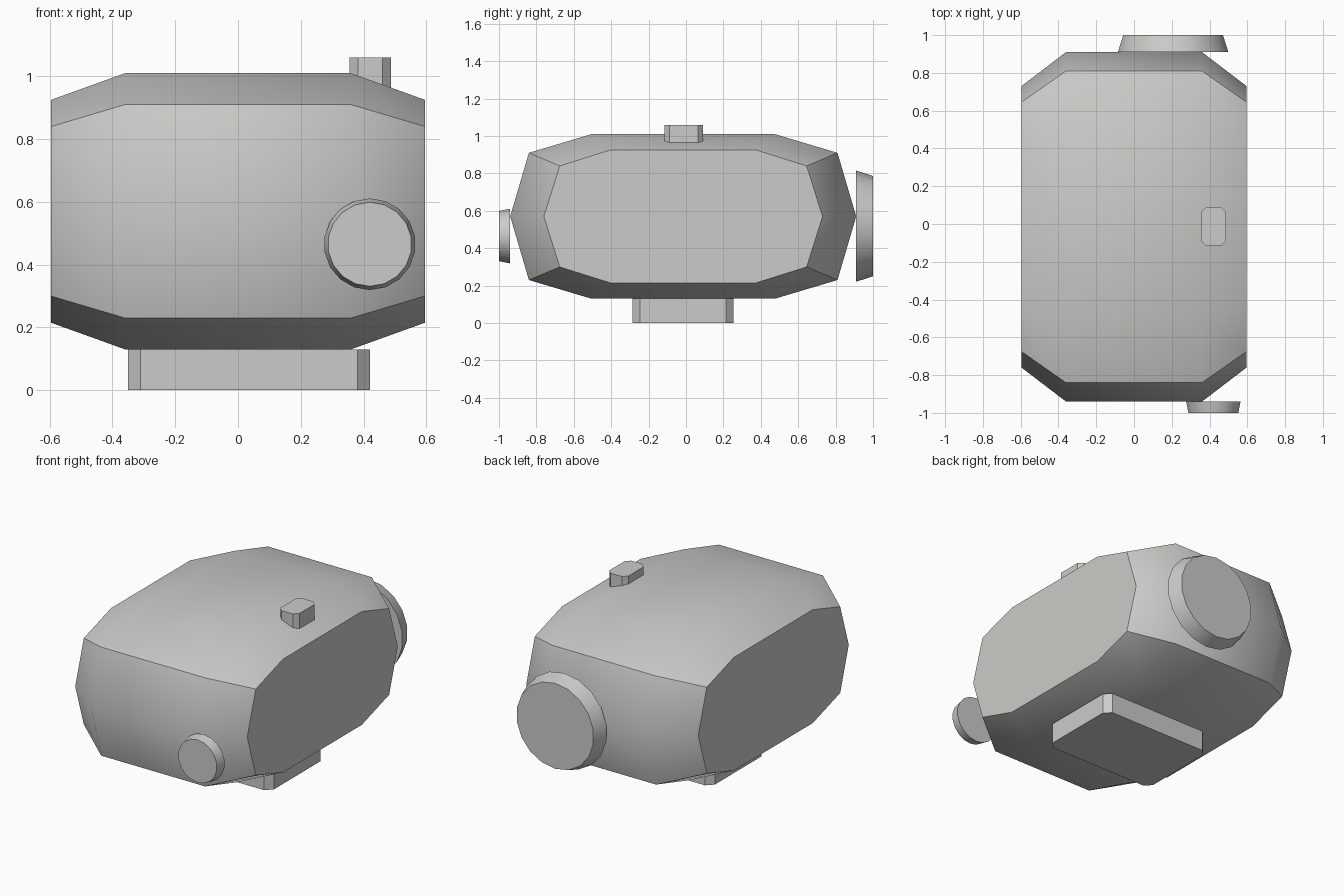
import bpy, bmesh, math

if "Cube" in bpy.data.objects:
    bpy.data.objects.remove(bpy.data.objects["Cube"])

grey = bpy.data.materials.new("warm_grey")
grey.diffuse_color = (0.6, 0.6, 0.58, 1)
grey.use_nodes = True
grey.node_tree.nodes["Principled BSDF"].inputs["Base Color"].default_value = grey.diffuse_color


def loft(name, rings, angle=None):
    """Bridge closed rings of equal length and cap both ends."""
    bm = bmesh.new()
    loops = [[bm.verts.new(p) for p in ring] for ring in rings]
    n = len(loops[0])
    for a, b in zip(loops, loops[1:]):
        for i in range(n):
            j = (i + 1) % n
            bm.faces.new((a[i], a[j], b[j], b[i]))
    bm.faces.new(loops[0])
    bm.faces.new(loops[-1])
    bmesh.ops.recalc_face_normals(bm, faces=bm.faces)
    mesh = bpy.data.meshes.new(name)
    bm.to_mesh(mesh)
    bm.free()
    mesh.materials.append(grey)
    obj = bpy.data.objects.new(name, mesh)
    bpy.context.collection.objects.link(obj)
    if angle:
        bpy.ops.object.select_all(action='DESELECT')
        obj.select_set(True)
        bpy.context.view_layer.objects.active = obj
        bpy.ops.object.shade_smooth_by_angle(angle=math.radians(angle))
    return obj


def hull_ring(x, nose, corner, shoulder):
    """Ten-sided side section; each argument is (half length, half height)."""
    cy, cz = -0.015, 0.57
    half = [nose, corner, shoulder]
    pts = half + [(-a, b) for a, b in reversed(half)]
    pts += [(-a, -b) for a, b in half[1:]] + [(a, -b) for a, b in (shoulder, corner)]
    # the lower half runs from the back to the front
    pts[6:] = [(-corner[0], -corner[1]), (-shoulder[0], -shoulder[1]),
               (shoulder[0], -shoulder[1]), (corner[0], -corner[1])]
    return [(x, cy + a, cz + b) for a, b in pts]


def disc(name, x, z, y0, y1, r0, r1, sides=18):
    """Tapered round cap facing along y."""
    def ring(y, r):
        return [(x + r * math.sin(2 * math.pi * i / sides), y,
                 z + r * math.cos(2 * math.pi * i / sides)) for i in range(sides)]
    return loft(name, [ring(y0, r0), ring(y1, r1)], 40)


def cut_corner_block(name, x0, x1, y0, y1, z0, z1, c):
    """Upright block with its four vertical edges cut off."""
    plan = [(x0 + c, y0), (x1 - c, y0), (x1, y0 + c), (x1, y1 - c),
            (x1 - c, y1), (x0 + c, y1), (x0, y1 - c), (x0, y0 + c)]
    return loft(name, [[(x, y, z) for x, y in plan] for z in (z0, z1)])


# Main body: wide middle section, narrowing to flat ends
end = ((0.745, 0), (0.66, 0.27), (0.39, 0.355))
middle = ((0.925, 0), (0.825, 0.34), (0.49, 0.44))
loft("body", [hull_ring(-0.596, *end), hull_ring(-0.36, *middle),
              hull_ring(0.36, *middle), hull_ring(0.596, *end)], 45)

# Round caps on the front and back
disc("front_cap", 0.42, 0.465, -0.94, -1.0, 0.146, 0.134)
disc("back_cap", 0.207, 0.518, 0.91, 1.0, 0.297, 0.268)

# Foot below and button on top
cut_corner_block("foot", -0.35, 0.42, -0.285, 0.255, 0, 0.13, 0.04)
cut_corner_block("top_button", 0.355, 0.487, -0.115, 0.09, 0.95, 1.06, 0.027)
